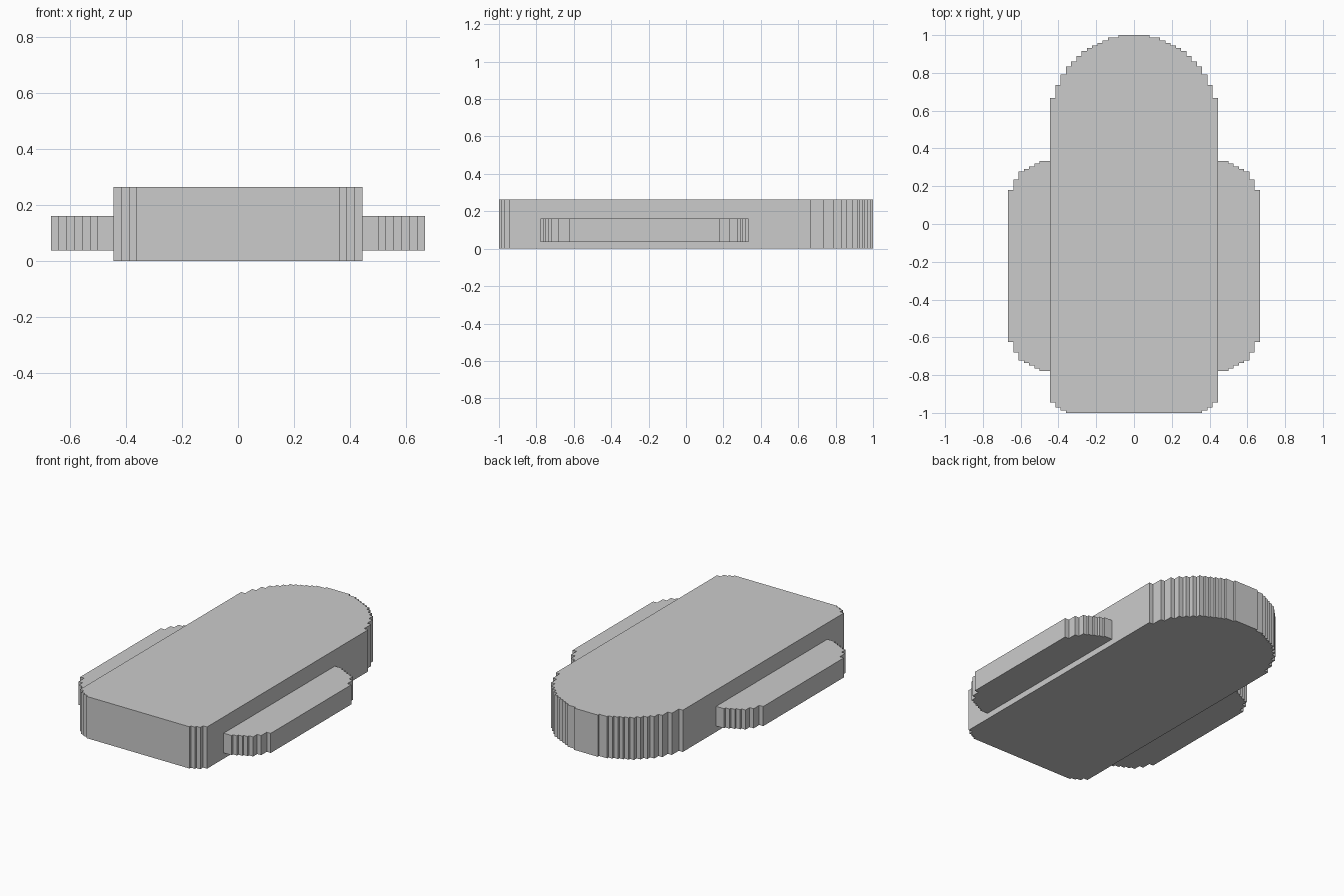
import bpy, bmesh, math

if "Cube" in bpy.data.objects:
    bpy.data.objects.remove(bpy.data.objects["Cube"])

U = 1 / 72  # outline grid unit


def stepped_arc(cx, cy, r, side):
    """Quarter circle cut into columns two units wide, from outer edge to centre."""
    pts = []
    for c in range(cx + r - 1, cx, -2):
        y = side * (cy + math.floor(math.sqrt(r * r - (c - cx) ** 2) + 0.42))
        if pts and pts[-1][1] == y:
            pts[-1] = (c - 1, y)
        else:
            pts += [(c + 1, y), (c - 1, y)]
    return pts


def plate(name, outline, z0, z1):
    """Extrude a counter-clockwise outline between two heights."""
    bm = bmesh.new()
    face = bm.faces.new([bm.verts.new((x * U, y * U, z0)) for x, y in outline])
    ext = bmesh.ops.extrude_face_region(bm, geom=[face], use_keep_orig=True)
    top = [v for v in ext["geom"] if isinstance(v, bmesh.types.BMVert)]
    bmesh.ops.translate(bm, verts=top, vec=(0, 0, z1 - z0))
    bmesh.ops.recalc_face_normals(bm, faces=bm.faces)
    mesh = bpy.data.meshes.new(name)
    bm.to_mesh(mesh)
    bm.free()
    obj = bpy.data.objects.new(name, mesh)
    bpy.context.collection.objects.link(obj)
    return obj


# Main body: small rounded front corners, full half-round back
right = stepped_arc(24, 64, 8, -1)[::-1] + stepped_arc(0, 40, 32, 1)[:-1]
left = [(-x, y) for x, y in reversed(right)]
plate("main_body", right + left, 0, 0.264)

# Thin side wings, mirrored across the body
wing = stepped_arc(32, 40, 16, -1)[::-1] + stepped_arc(32, 8, 16, 1)
wings = plate("side_wings", wing, 0.037, 0.161)
wings.modifiers.new("mirror", "MIRROR").use_mirror_merge = False
